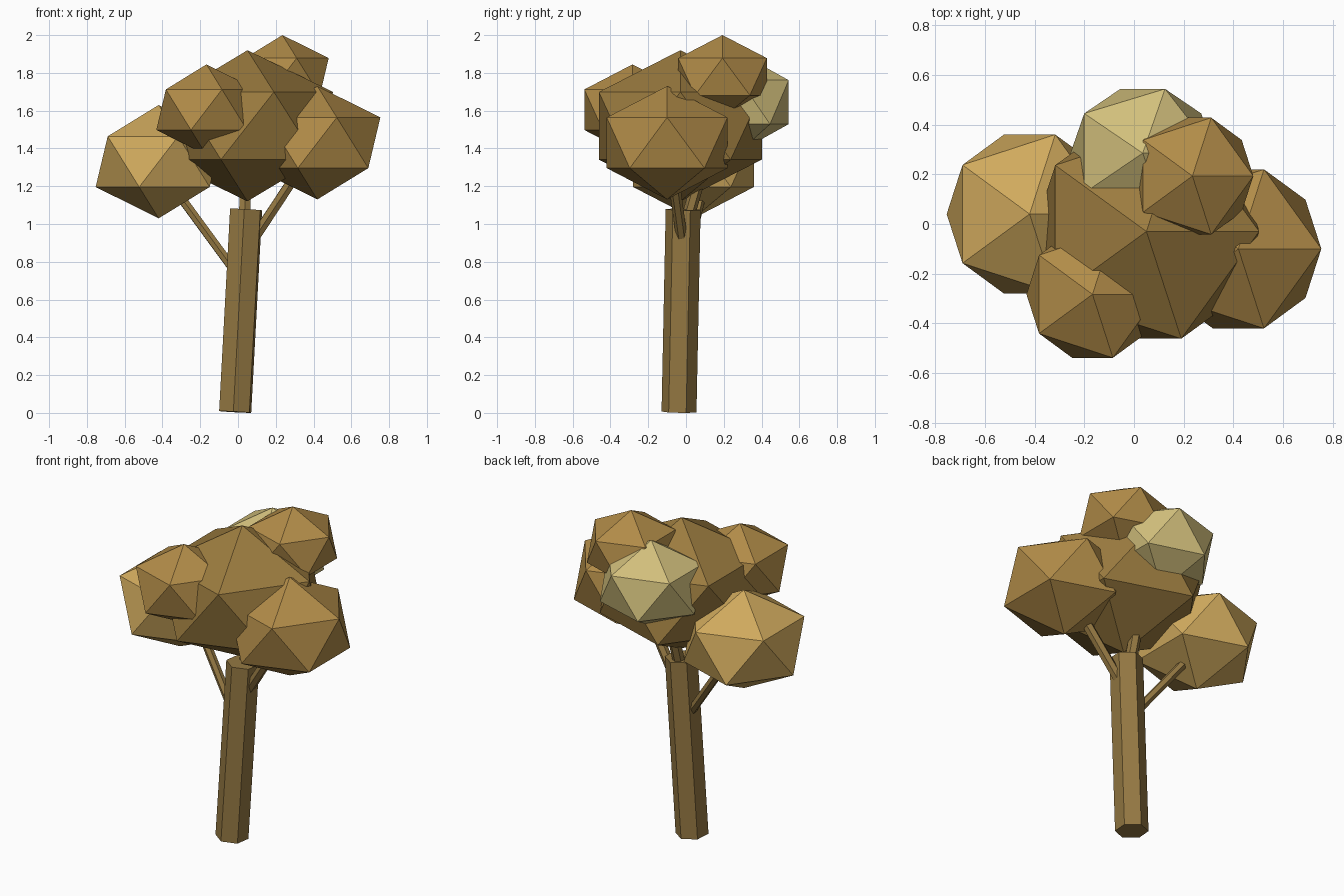
import bpy
from math import radians
from mathutils import Vector, Matrix

if "Cube" in bpy.data.objects:
    bpy.data.objects.remove(bpy.data.objects["Cube"])


def material(name, rgb):
    m = bpy.data.materials.new(name)
    m.diffuse_color = (*rgb, 1)
    m.use_nodes = True
    m.node_tree.nodes["Principled BSDF"].inputs["Base Color"].default_value = m.diffuse_color
    return m


bark = material("bark", (0.30, 0.19, 0.055))
ochre = material("ochre_leaf", (0.44, 0.26, 0.065))
dark = material("dark_leaf", (0.33, 0.20, 0.05))
gold = material("gold_leaf", (0.63, 0.40, 0.11))
pale = material("pale_leaf", (0.64, 0.52, 0.20))


def limb(name, start, end, radius, turn=0):
    """Six-sided prism running from start to end."""
    a, b = Vector(start), Vector(end)
    bpy.ops.mesh.primitive_cylinder_add(vertices=6, radius=radius, depth=(b - a).length)
    ob = bpy.context.object
    ob.name = name
    # first corner at +y in Blender, so turn it to the wanted heading
    spin = Matrix.Rotation(radians(turn), 4, 'Z')
    tilt = Vector((0, 0, 1)).rotation_difference(b - a).to_matrix().to_4x4()
    ob.data.transform(Matrix.Translation((a + b) / 2) @ tilt @ spin)
    ob.data.materials.append(bark)


def leaf_clump(name, centre, scale, mat):
    """Flat-faced icosahedron squashed in height."""
    bpy.ops.mesh.primitive_ico_sphere_add(subdivisions=1, radius=1)
    ob = bpy.context.object
    ob.name = name
    ob.data.transform(Matrix.Translation(centre) @ Matrix.Diagonal((*scale, 1)))
    ob.data.materials.append(mat)


# Leaning trunk and its branches
limb("trunk", (-0.015, -0.037, 0.005), (0.043, -0.015, 1.077), 0.093, -6)
limb("left_branch", (0.0, -0.02, 0.727), (-0.31, 0.08, 1.15), 0.026)
limb("right_branch", (0.05, -0.015, 0.87), (0.34, -0.075, 1.31), 0.03)
limb("middle_branch", (0.035, 0.0, 1.0), (0.04, 0.12, 1.42), 0.034)

# Crown
leaf_clump("main_crown", (0.05, -0.03, 1.52), (0.507, 0.507, 0.40), dark)
leaf_clump("left_crown", (-0.42, 0.04, 1.33), (0.373, 0.376, 0.30), gold)
leaf_clump("right_crown", (0.42, -0.10, 1.43), (0.373, 0.376, 0.30), ochre)
leaf_clump("front_crown", (-0.167, -0.283, 1.605), (0.297, 0.30, 0.24), ochre)
leaf_clump("top_crown", (0.235, 0.193, 1.78), (0.274, 0.276, 0.22), ochre)
leaf_clump("back_crown", (0.035, 0.285, 1.645), (0.325, 0.304, 0.26), pale)
